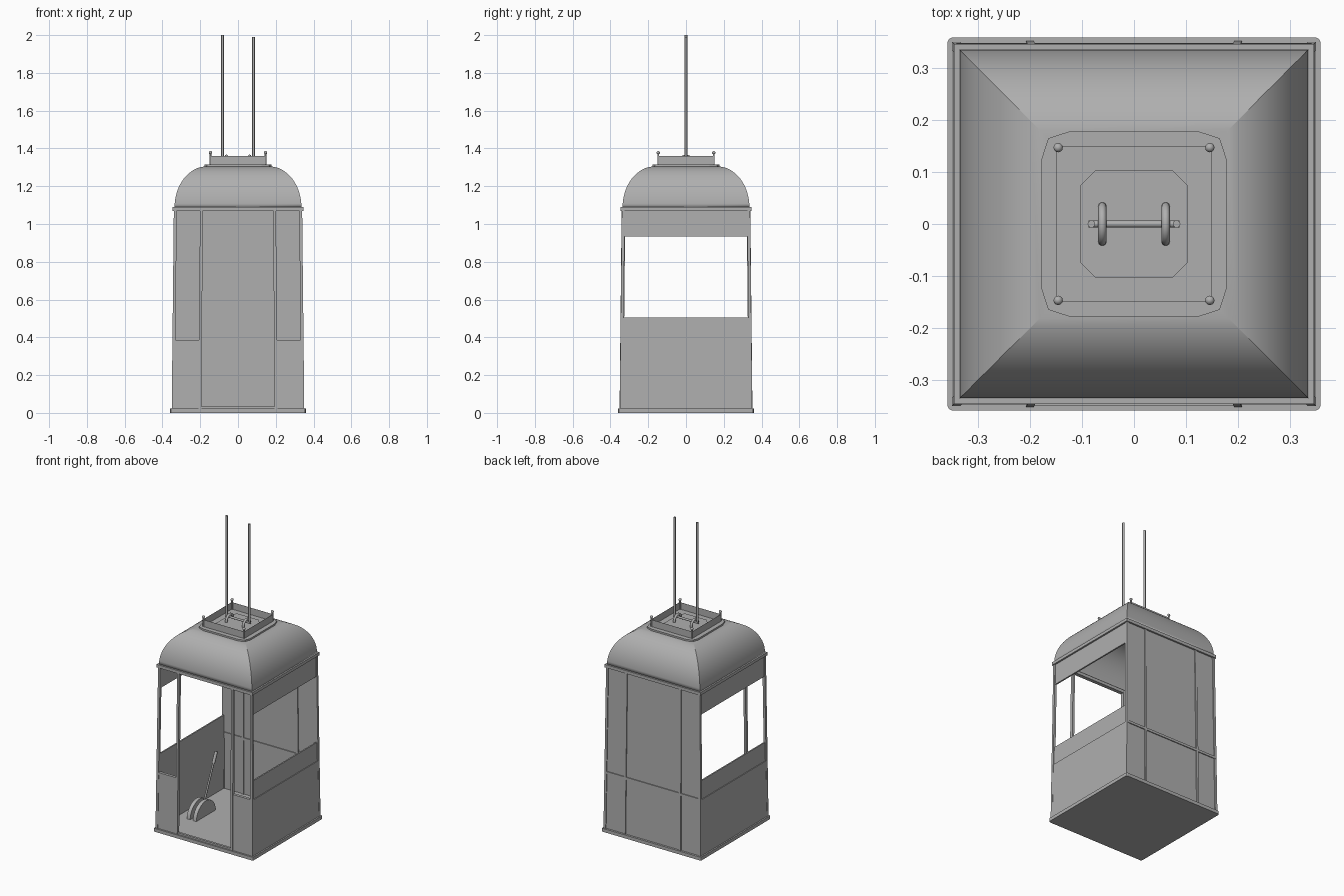
import bpy, bmesh, math
from mathutils import Vector

if "Cube" in bpy.data.objects:
    bpy.data.objects.remove(bpy.data.objects["Cube"])

# Mid-grey paint shared by all parts
GREY = bpy.data.materials.new("grey_paint")
GREY.diffuse_color = (0.43, 0.43, 0.43, 1)
GREY.use_nodes = True
GREY.node_tree.nodes["Principled BSDF"].inputs["Base Color"].default_value = GREY.diffuse_color


def finish(name, bm, smooth=0):
    bmesh.ops.recalc_face_normals(bm, faces=bm.faces[:])
    me = bpy.data.meshes.new(name)
    bm.to_mesh(me)
    bm.free()
    me.materials.append(GREY)
    ob = bpy.data.objects.new(name, me)
    bpy.context.collection.objects.link(ob)
    if smooth:
        bpy.ops.object.select_all(action='DESELECT')
        ob.select_set(True)
        bpy.context.view_layer.objects.active = ob
        bpy.ops.object.shade_smooth_by_angle(angle=math.radians(smooth))
    return ob


def box(name, x, y, z, taper=True):
    """Box from (min, max) ranges; the cabin narrows slightly upwards."""
    bm = bmesh.new()
    bmesh.ops.create_cube(bm, size=1)
    for v in bm.verts:
        c = [r[0] if v.co[i] < 0 else r[1] for i, r in enumerate((x, y, z))]
        k = 1 - 0.03 * c[2] if taper else 1
        v.co = (c[0] * k, c[1] * k, c[2])
    return finish(name, bm)


def prism(name, outline, z0, z1):
    bm = bmesh.new()
    f = bm.faces.new([bm.verts.new((x, y, z0)) for x, y in outline])
    ext = bmesh.ops.extrude_face_region(bm, geom=[f])
    for v in ext['geom']:
        if isinstance(v, bmesh.types.BMVert):
            v.co.z = z1
    bmesh.ops.contextual_create(bm, geom=[e for e in bm.edges if e.is_boundary])
    return finish(name, bm)


def ring4(corner):
    """Repeat one corner's points (counter-clockwise) around four corners."""
    out = []
    for i in range(4):
        a = i * math.pi / 2
        out += [(x * math.cos(a) - y * math.sin(a), x * math.sin(a) + y * math.cos(a)) for x, y in corner]
    return out


def rod(name, pts, r):
    cu = bpy.data.curves.new(name, 'CURVE')
    cu.dimensions = '3D'
    cu.bevel_depth = r
    cu.bevel_resolution = 3
    cu.use_fill_caps = True
    cu.materials.append(GREY)
    sp = cu.splines.new('POLY')
    sp.points.add(len(pts) - 1)
    for p, c in zip(sp.points, pts):
        p.co = (*c, 1)
    ob = bpy.data.objects.new(name, cu)
    bpy.context.collection.objects.link(ob)
    return ob


def ball(name, loc, r):
    bm = bmesh.new()
    bmesh.ops.create_uvsphere(bm, u_segments=12, v_segments=8, radius=r)
    bmesh.ops.translate(bm, verts=bm.verts, vec=Vector(loc))
    return finish(name, bm, 35)


def span(s, a, b):
    return (min(s * a, s * b), max(s * a, s * b))


# Floor plate with clipped corners
prism("floor_plate", ring4([(0.359, 0.35), (0.356, 0.356), (0.35, 0.359)]), 0, 0.022)

TOP = 1.075
# Corner posts, side walls and front panels
for sx in (-1, 1):
    side = "left" if sx < 0 else "right"
    for sy in (-1, 1):
        end = "front" if sy < 0 else "back"
        box(f"{end}_{side}_corner_post", span(sx, 0.335, 0.351), span(sy, 0.335, 0.351), (0.02, TOP))
        box(f"{end}_{side}_upright", span(sx, 0.193, 0.208), span(sy, 0.332, 0.352), (0.02, TOP))
    box(f"{side}_lower_wall", span(sx, 0.338, 0.35), (-0.346, 0.346), (0.02, 0.385))
    box(f"{side}_window_sill", span(sx, 0.336, 0.345), (-0.346, 0.346), (0.38, 0.505))
    box(f"{side}_window_header", span(sx, 0.336, 0.346), (-0.346, 0.346), (0.935, TOP))
    box(f"front_{side}_panel", span(sx, 0.20, 0.346), (-0.348, -0.338), (0.02, 0.375))
    box(f"front_{side}_panel_rail", span(sx, 0.20, 0.346), (-0.3505, -0.332), (0.372, 0.387))

# Closed back wall with its rail
box("back_wall", (-0.346, 0.346), (0.338, 0.346), (0.02, TOP))
box("back_rail", (-0.346, 0.346), (0.332, 0.352), (0.378, 0.394))
box("door_sill", (-0.2, 0.2), (-0.35, -0.335), (0.02, 0.033))

# Eaves frame
for s, n in ((-1, "a"), (1, "b")):
    box("eaves_x_" + n, (-0.346, 0.346), span(s, 0.322, 0.346), (1.07, 1.09), False)
    box("eaves_y_" + n, span(s, 0.322, 0.346), (-0.346, 0.346), (1.07, 1.09), False)

# Domed hip roof: square rings along a rounded profile, hips kept sharp
bm = bmesh.new()
N = 16
rings = []
for i in range(N + 1):
    t = i / N * math.pi / 2
    h, z = 0.165 + 0.171 * math.cos(t), 1.088 + 0.217 * math.sin(t)
    rings.append([bm.verts.new((x, y, z)) for x, y in ring4([(h, h)])])
for a, b in zip(rings, rings[1:]):
    for j in range(4):
        k = (j + 1) % 4
        bm.faces.new((a[j], a[k], b[k], b[j]))
bm.faces.new(rings[-1])
roof = finish("roof", bm, 12)
mod = roof.modifiers.new("thickness", 'SOLIDIFY')
mod.thickness = 0.006

# Roof cap, inner plate and thin tray walls
prism("roof_cap", ring4([(0.178, 0.125), (0.165, 0.165), (0.125, 0.178)]), 1.302, 1.315)
prism("hitch_plate", ring4([(0.103, 0.075), (0.075, 0.103)]), 1.314, 1.322)
for s, n in ((-1, "a"), (1, "b")):
    box("tray_wall_x_" + n, (-0.149, 0.149), span(s, 0.148, 0.149), (1.312, 1.36), False)
    box("tray_wall_y_" + n, span(s, 0.148, 0.149), (-0.149, 0.149), (1.312, 1.36), False)
    for sy in (-1, 1):
        rod("tray_pin", [(s * 0.146, sy * 0.147, 1.31), (s * 0.146, sy * 0.147, 1.378)], 0.005)
        ball("tray_pin_knob", (s * 0.146, sy * 0.147, 1.378), 0.009)
    # Arched hitch loop
    arch = [(s * 0.061, 0.034 * math.cos(a), 1.325 + 0.035 * math.sin(a))
            for a in [math.pi * i / 14 for i in range(15)]]
    arch = [(s * 0.061, 0.034, 1.315)] + arch + [(s * 0.061, -0.034, 1.315)]
    rod("hitch_loop", arch, 0.008)
    # Suspension cable
    x = s * 0.082
    rod("cable", [(x, 0, 1.342), (x, 0, 2.0 if s < 0 else 1.99)], 0.0072)
rod("hitch_bar", [(-0.088, 0, 1.345), (0.088, 0, 1.345)], 0.007)

# Control lever: two half discs and a tilted handle
half = [(0.1 * math.cos(math.pi * i / 16), 0.02 + 0.1 * math.sin(math.pi * i / 16)) for i in range(17)]
for x in (-0.26, -0.215):
    bm = bmesh.new()
    a = [bm.verts.new((x - 0.012, y - 0.04, z)) for y, z in half]
    b = [bm.verts.new((x + 0.012, y - 0.04, z)) for y, z in half]
    bm.faces.new(a)
    bm.faces.new(b)
    for i in range(17):
        j = (i + 1) % 17
        bm.faces.new((a[i], a[j], b[j], b[i]))
    finish("lever_quadrant", bm, 35)
rod("lever_handle", [(-0.237, -0.04, 0.03), (-0.237, 0.085, 0.31)], 0.006)
rod("lever_grip", [(-0.237, 0.085, 0.31), (-0.237, 0.114, 0.375)], 0.01)
